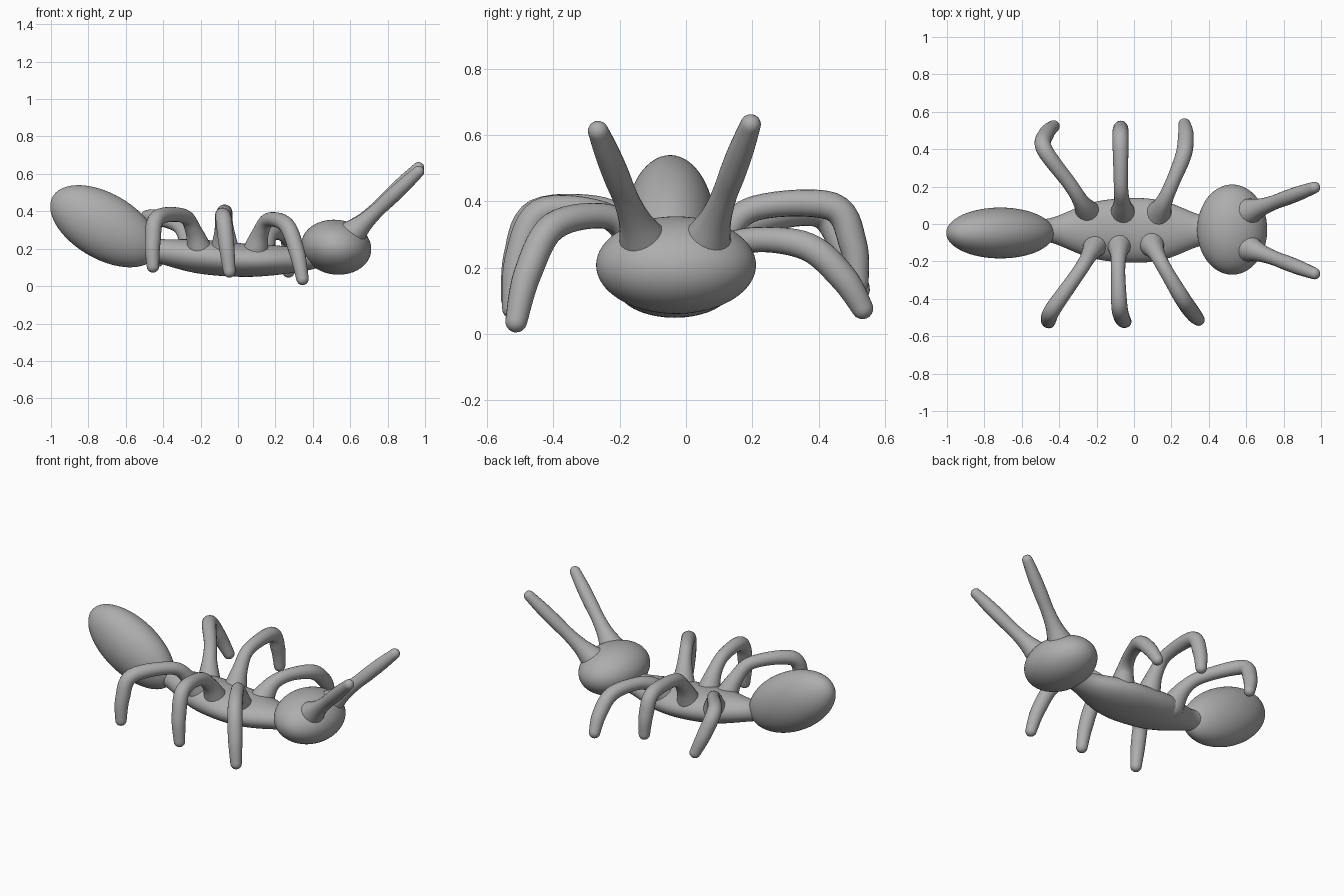
import bpy, bmesh, math
from mathutils import Vector, Matrix

if "Cube" in bpy.data.objects:
    bpy.data.objects.remove(bpy.data.objects["Cube"], do_unlink=True)

# One plain grey for the whole ant
grey = bpy.data.materials.new("plain_grey")
grey.use_nodes = True
COLOUR = (0.42, 0.42, 0.42, 1)
grey.diffuse_color = COLOUR
grey.node_tree.nodes["Principled BSDF"].inputs["Base Color"].default_value = COLOUR


def finish(bm, name):
    bmesh.ops.recalc_face_normals(bm, faces=bm.faces)
    mesh = bpy.data.meshes.new(name)
    bm.to_mesh(mesh)
    bm.free()
    mesh.materials.append(grey)
    mesh.shade_smooth()
    bpy.context.collection.objects.link(bpy.data.objects.new(name, mesh))


def ellipsoid(name, centre, radii, tilt):
    """Rounded body segment, tilted about the y axis (degrees)."""
    bm = bmesh.new()
    bmesh.ops.create_icosphere(bm, subdivisions=5, radius=1)
    bm.transform(Matrix.Translation(centre) @ Matrix.Rotation(math.radians(tilt), 4, 'Y')
                 @ Matrix.Diagonal((*radii, 1)))
    finish(bm, name)


def spline(points, steps=7):
    """Smooth path through points; every component is interpolated, radii too."""
    p = [points[0]] + points + [points[-1]]
    out = []
    for a, b, c, d in zip(p, p[1:], p[2:], p[3:]):
        for i in range(steps):
            t = i / steps
            out.append([0.5 * (2*q + (r-o)*t + (2*o-5*q+4*r-s)*t*t + (3*q-o-3*r+s)*t**3)
                        for o, q, r, s in zip(a, b, c, d)])
    return out + [points[-1]]


def tube(name, points, sides=20):
    """Round-ended tube; points are (x, y, z, side radius, up radius)."""
    path = spline(points)
    pos = [Vector(q[:3]) for q in path]
    last = len(path) - 1
    tangents = [(pos[min(i+1, last)] - pos[max(i-1, 0)]).normalized() for i in range(last + 1)]
    side = Vector((0, 0, 1)).cross(tangents[0]).normalized()
    rings = []
    for i, t in enumerate(tangents):
        if i:
            side = tangents[i-1].rotation_difference(t) @ side
        rings.append((pos[i], t, side.copy(), path[i][3], path[i][4]))

    # Hemispherical ends
    def cap(ring, sign):
        c, t, s, a, b = ring
        return [(c + t * sign * min(a, b) * math.sin(w), t, s, a*math.cos(w), b*math.cos(w))
                for w in (math.radians(20 * k) for k in range(1, 5))]
    rings = cap(rings[0], -1)[::-1] + rings + cap(rings[-1], 1)

    bm = bmesh.new()
    loops = []
    for c, t, s, a, b in rings:
        u = t.cross(s)
        loops.append([bm.verts.new(c + s*a*math.cos(w) + u*b*math.sin(w))
                      for w in (2*math.pi*k/sides for k in range(sides))])
    for lo, hi in zip(loops, loops[1:]):
        for k in range(sides):
            m = (k + 1) % sides
            bm.faces.new((lo[k], lo[m], hi[m], hi[k]))
    bm.faces.new(loops[0])
    bm.faces.new(loops[-1])
    finish(bm, name)


def leg(name, hip, thigh, knee, foot):
    """Flared hip, raised thigh, and a shin that bows outward."""
    hip, thigh, knee, foot = map(Vector, (hip, thigh, knee, foot))
    outward = Vector((knee.x - hip.x, knee.y - hip.y, 0)).normalized()
    shoulder = hip.lerp(thigh, 0.4) + Vector((0, 0, 0.04))
    shin = knee.lerp(foot, 0.5) + outward * 0.025
    joints = (hip, shoulder, thigh, knee, shin, foot)
    radii = (0.075, 0.045, 0.038, 0.043, 0.042, 0.033)
    tube(name, [(*j, r, r) for j, r in zip(joints, radii)])


def antenna(name, root, tip):
    """Thick root, slim middle, rounded tip."""
    radii = (0.08, 0.05, 0.039, 0.040, 0.038, 0.031)
    tube(name, [(*Vector(root).lerp(Vector(tip), i / 5), r, r) for i, r in enumerate(radii)])


# Body segments
ellipsoid("head", (0.525, -0.03, 0.208), (0.188, 0.241, 0.146), 8)
ellipsoid("abdomen", (-0.715, -0.048, 0.32), (0.318, 0.136, 0.175), 30)
# Thorax stations: x, z, half width, half height
stations = [(-0.52, 0.22, 0.06, 0.06), (-0.43, 0.19, 0.07, 0.063), (-0.22, 0.16, 0.15, 0.09),
            (0.0, 0.14, 0.173, 0.09), (0.17, 0.138, 0.153, 0.082),
            (0.35, 0.145, 0.085, 0.064), (0.46, 0.17, 0.08, 0.06)]
tube("thorax", [(x, -0.034, z, w, h) for x, z, w, h in stations], sides=40)

# Legs on the -y side
leg("front_leg_near", (0.09, -0.10, 0.17), (0.165, -0.24, 0.355),
    (0.26, -0.40, 0.325), (0.345, -0.512, 0.038))
leg("middle_leg_near", (-0.08, -0.10, 0.17), (-0.085, -0.26, 0.365),
    (-0.078, -0.44, 0.365), (-0.046, -0.522, 0.078))
leg("rear_leg_near", (-0.20, -0.10, 0.17), (-0.29, -0.25, 0.375),
    (-0.43, -0.45, 0.365), (-0.455, -0.525, 0.105))
# Legs on the +y side
leg("front_leg_far", (0.13, 0.05, 0.17), (0.205, 0.22, 0.285),
    (0.265, 0.37, 0.262), (0.27, 0.532, 0.078))
leg("middle_leg_far", (-0.06, 0.05, 0.17), (-0.07, 0.21, 0.38),
    (-0.072, 0.44, 0.385), (-0.07, 0.518, 0.155))
leg("rear_leg_far", (-0.24, 0.05, 0.17), (-0.34, 0.21, 0.335),
    (-0.48, 0.40, 0.365), (-0.43, 0.522, 0.135))

antenna("antenna_near", (0.60, -0.125, 0.27), (0.965, -0.265, 0.612))
antenna("antenna_far", (0.60, 0.06, 0.27), (0.965, 0.195, 0.632))
